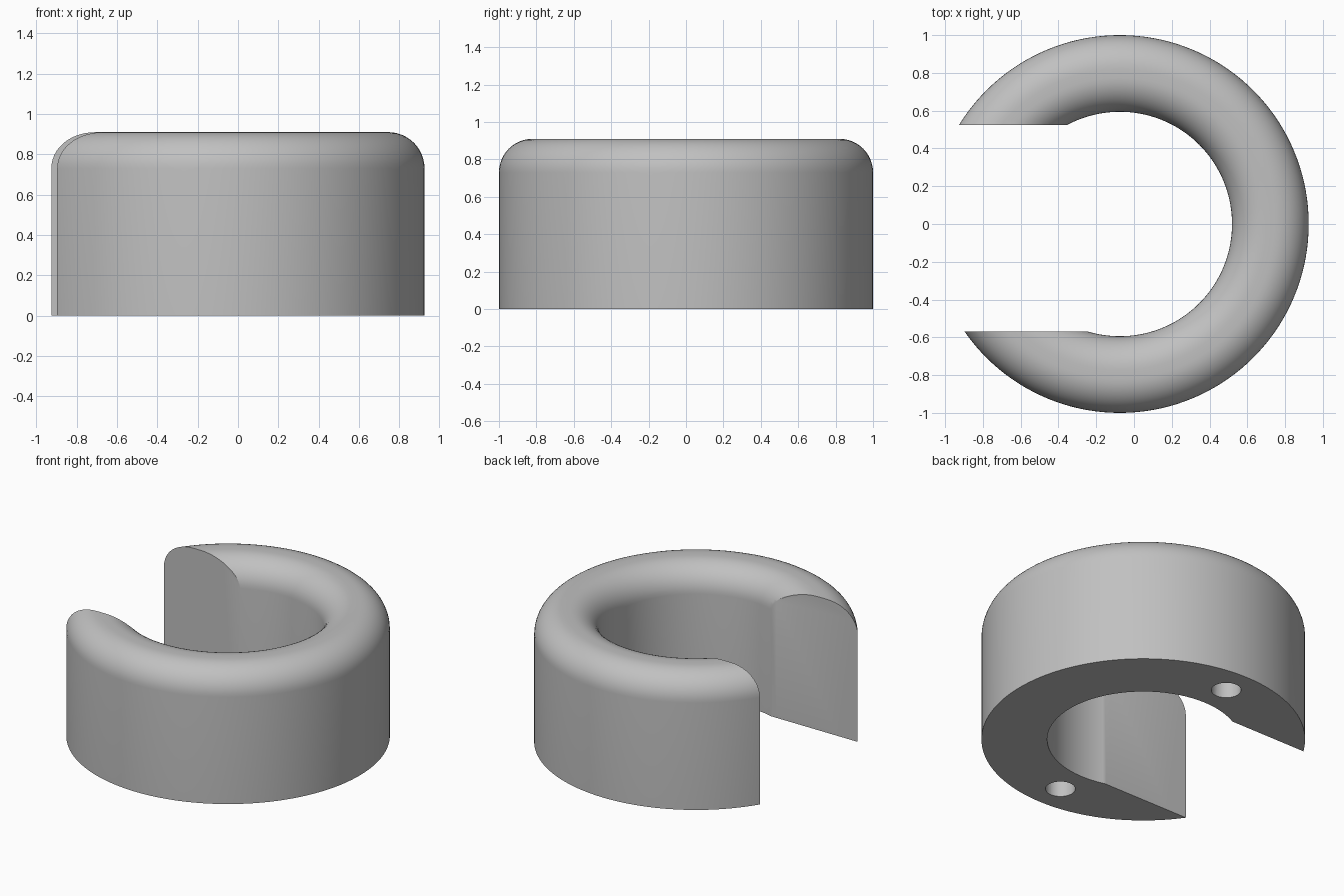
import bpy, bmesh, math
from mathutils import Vector

cube = bpy.data.objects.get("Cube")
if cube:
    bpy.data.objects.remove(cube, do_unlink=True)

CENTRE_X = -0.075
OUTER, INNER, HEIGHT, FILLET = 1.0, 0.594, 0.91, 0.18
GAP_BACK, GAP_FRONT = 0.525, -0.57
HOLE_RADIUS, HOLE_DEPTH = 0.092, 0.45

grey = bpy.data.materials.new("plain grey")
grey.use_nodes = True
grey.diffuse_color = (0.53, 0.53, 0.53, 1)
grey.node_tree.nodes["Principled BSDF"].inputs["Base Color"].default_value = grey.diffuse_color


def make_object(name, bm):
    bmesh.ops.recalc_face_normals(bm, faces=bm.faces)
    mesh = bpy.data.meshes.new(name)
    bm.to_mesh(mesh)
    bm.free()
    mesh.materials.append(grey)
    obj = bpy.data.objects.new(name, mesh)
    bpy.context.collection.objects.link(obj)
    return obj


def cut(target, cutter):
    cutter.hide_render = True
    mod = target.modifiers.new("cut", "BOOLEAN")
    mod.operation = "DIFFERENCE"
    mod.solver = "EXACT"
    mod.object = cutter
    bpy.context.view_layer.objects.active = target
    bpy.ops.object.modifier_apply(modifier=mod.name)
    bpy.data.objects.remove(cutter, do_unlink=True)


def arc(radius_centre, start):
    # Quarter-round corner of the ring section
    for i in range(13):
        a = math.radians(start + 90 * i / 12)
        yield (radius_centre + FILLET * math.cos(a),
               HEIGHT - FILLET + FILLET * math.sin(a))


# Ring: a section with rounded top corners, turned about the vertical axis
section = [(INNER, 0), (OUTER, 0), *arc(OUTER - FILLET, 0), *arc(INNER + FILLET, 90)]
bm = bmesh.new()
verts = [bm.verts.new((CENTRE_X + r, 0, z)) for r, z in section]
edges = [bm.edges.new((v, verts[(i + 1) % len(verts)])) for i, v in enumerate(verts)]
bmesh.ops.spin(bm, geom=verts + edges, cent=(CENTRE_X, 0, 0), axis=(0, 0, 1),
               angle=math.tau, steps=144, use_merge=False)
bmesh.ops.remove_doubles(bm, verts=bm.verts, dist=0.0005)
ring = make_object("open_ring", bm)

# Straight-sided opening
bm = bmesh.new()
bmesh.ops.create_cube(bm, size=1)
bmesh.ops.scale(bm, vec=(1.5, GAP_BACK - GAP_FRONT, 3), verts=bm.verts)
bmesh.ops.translate(bm, vec=(CENTRE_X - 0.75, (GAP_BACK + GAP_FRONT) / 2, 0.5), verts=bm.verts)
cut(ring, make_object("gap_cutter", bm))

# Blind mounting holes in the underside
for side in (-1, 1):
    bm = bmesh.new()
    bmesh.ops.create_cone(bm, cap_ends=True, segments=48, radius1=HOLE_RADIUS,
                          radius2=HOLE_RADIUS, depth=2 * HOLE_DEPTH)
    offset = Vector((CENTRE_X, side * (OUTER + INNER) / 2, 0))
    bmesh.ops.translate(bm, vec=offset, verts=bm.verts)
    cut(ring, make_object("hole_cutter", bm))

# Smooth curves, crisp cut edges
bpy.ops.object.select_all(action="DESELECT")
ring.select_set(True)
bpy.context.view_layer.objects.active = ring
bpy.ops.object.shade_smooth_by_angle(angle=math.radians(30))
